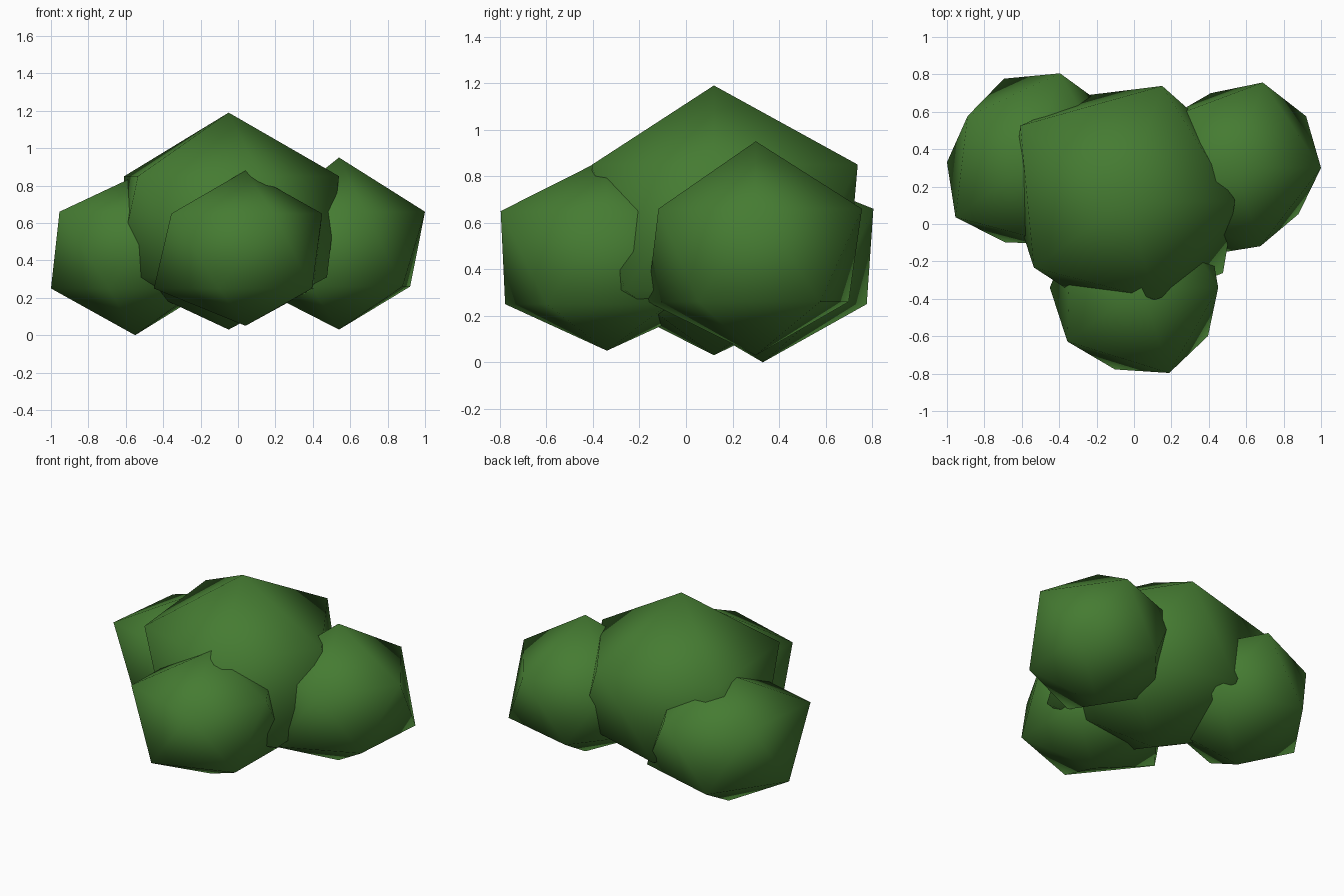
import bpy
import bmesh
from math import atan2, cos, sin, radians, pi

cube = bpy.data.objects.get("Cube")
if cube:
    bpy.data.objects.remove(cube, do_unlink=True)


def make_material(name, colour):
    material = bpy.data.materials.new(name)
    material.use_nodes = True
    material.diffuse_color = colour
    material.node_tree.nodes["Principled BSDF"].inputs["Base Color"].default_value = colour
    return material


leaf_green = make_material("leaf_green", (0.06, 0.2, 0.032, 1))


def foliage_clump(name, centre, heights, radii):
    """Reshape an icosphere: heights run from bottom tip to top tip,
    radii run anticlockwise from +x around the ten ring corners."""
    bottom, lower, upper, top = heights
    bm = bmesh.new()
    bmesh.ops.create_icosphere(bm, subdivisions=1, radius=1)
    for vert in bm.verts:
        x, y, z = vert.co
        if abs(z) > 0.9:
            # Top and bottom tips
            vert.co = (centre[0], centre[1], top if z > 0 else bottom)
        else:
            # Ring corners alternate between the upper and lower ring
            step = round(atan2(y, x) / (pi / 5)) % len(radii)
            angle = radians(36 * step)
            vert.co = (centre[0] + radii[step] * cos(angle),
                       centre[1] + radii[step] * sin(angle),
                       upper if z > 0 else lower)
    bmesh.ops.recalc_face_normals(bm, faces=bm.faces)
    for face in bm.faces:
        face.smooth = True
    mesh = bpy.data.meshes.new(name)
    bm.to_mesh(mesh)
    bm.free()
    mesh.materials.append(leaf_green)
    clump = bpy.data.objects.new(name, mesh)
    bpy.context.collection.objects.link(clump)
    return clump


# Tall middle clump
foliage_clump("centre_foliage", (-0.05, 0.12), (0.03, 0.31, 0.85, 1.19),
              [0.59, 0.61, 0.65, 0.6, 0.69, 0.6, 0.6, 0.58, 0.55, 0.65])

# Smaller clumps around it
foliage_clump("front_foliage", (0.04, -0.34), (0.05, 0.25, 0.65, 0.88),
              [0.41, 0.45, 0.46, 0.46, 0.47, 0.49, 0.49, 0.46, 0.48, 0.44])
foliage_clump("left_foliage", (0.54, 0.3), (0.03, 0.26, 0.66, 0.95),
              [0.46, 0.47, 0.48, 0.42, 0.45, 0.45, 0.45, 0.49, 0.44, 0.42])
foliage_clump("right_foliage", (-0.55, 0.33), (0, 0.25, 0.66, 0.85),
              [0.42, 0.5, 0.5, 0.47, 0.42, 0.45, 0.5, 0.45, 0.46, 0.43])
